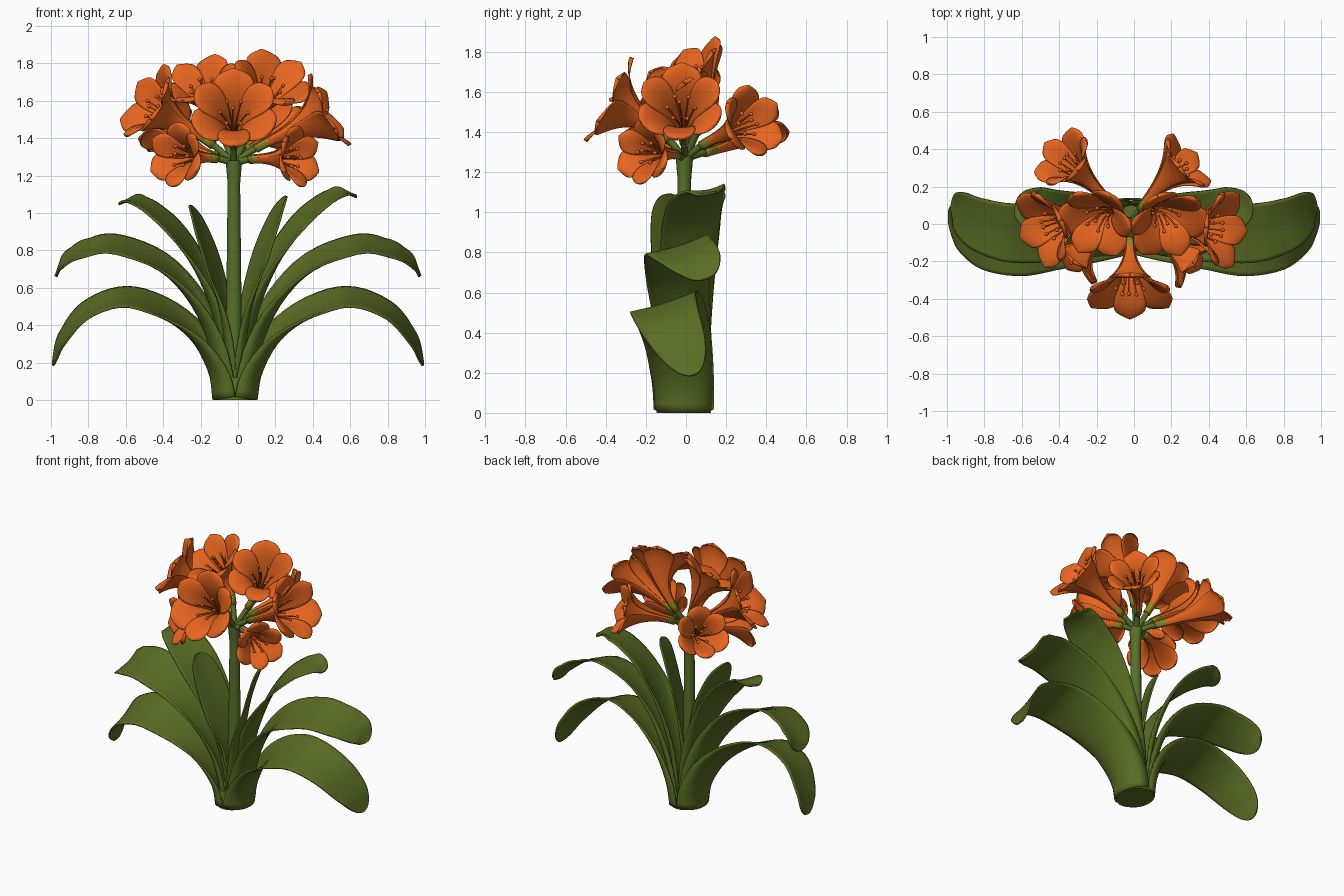
import bpy, bmesh
from math import sin, cos, pi, sqrt
from mathutils import Vector, Matrix

cube = bpy.data.objects.get("Cube")
if cube:
    bpy.data.objects.remove(cube)


def material(name, rgb):
    m = bpy.data.materials.new(name)
    m.use_nodes = True
    m.diffuse_color = (*rgb, 1)
    bsdf = m.node_tree.nodes["Principled BSDF"]
    bsdf.inputs["Base Color"].default_value = (*rgb, 1)
    bsdf.inputs["Roughness"].default_value = 0.7
    return m


LEAF = material("leaf green", (0.1, 0.152, 0.017))
STEM = material("stem green", (0.1, 0.16, 0.022))
ORANGE = material("petal orange", (0.80, 0.13, 0.014))
OLIVE = material("yellow green", (0.30, 0.24, 0.02))
STAMEN = material("stamen orange", (0.72, 0.115, 0.013))


def finish(name, bm, mats, thickness=0.0):
    bmesh.ops.recalc_face_normals(bm, faces=bm.faces[:])
    mesh = bpy.data.meshes.new(name)
    bm.to_mesh(mesh)
    bm.free()
    for m in mats:
        mesh.materials.append(m)
    obj = bpy.data.objects.new(name, mesh)
    bpy.context.scene.collection.objects.link(obj)
    if thickness:
        mod = obj.modifiers.new("thickness", "SOLIDIFY")
        mod.thickness = thickness
        mod.offset = 0
    bpy.ops.object.select_all(action="DESELECT")
    obj.select_set(True)
    bpy.context.view_layer.objects.active = obj
    bpy.ops.object.shade_smooth_by_angle(angle=pi / 3)


def sheet(bm, point, nu, nv, mat=lambda u: 0):
    """Grid surface from point(u, v), both running 0 to 1."""
    rows = [[bm.verts.new(point(i / nu, j / nv)) for j in range(nv + 1)]
            for i in range(nu + 1)]
    for i in range(nu):
        for j in range(nv):
            f = bm.faces.new((rows[i][j], rows[i][j + 1],
                              rows[i + 1][j + 1], rows[i + 1][j]))
            f.material_index = mat((i + 0.5) / nu)


def tangent(path, t):
    return (path(min(t + 0.01, 1)) - path(max(t - 0.01, 0))).normalized()


def tube(bm, path, radius, rings, sides):
    """Round tube with closed ends along path(t)."""
    loops = []
    for i in range(rings + 1):
        t = i / rings
        d = tangent(path, t)
        a = d.cross(Vector((0.31, 0.9, 0.2))).normalized()
        b = d.cross(a)
        loops.append([bm.verts.new(path(t) + radius(t) * (
            cos(2 * pi * k / sides) * a + sin(2 * pi * k / sides) * b))
            for k in range(sides)])
    bm.faces.new(loops[0])
    bm.faces.new(loops[-1])
    for p, q in zip(loops, loops[1:]):
        for k in range(sides):
            n = (k + 1) % sides
            bm.faces.new((p[k], p[n], q[n], q[k]))


def spline(pts):
    """Catmull-Rom curve through the points."""
    p = [Vector(q) for q in pts]
    p = [2 * p[0] - p[1]] + p + [2 * p[-1] - p[-2]]

    def at(t):
        s = t * (len(p) - 3)
        i = min(int(s), len(p) - 4)
        f = s - i
        a, b, c, d = p[i:i + 4]
        return 0.5 * (2 * b + (c - a) * f + (2 * a - 5 * b + 4 * c - d) * f ** 2
                      + (3 * b - a - 3 * c + d) * f ** 3)
    return at


# Strap leaves, sheathed at the base and mirrored into a fan
def leaf(name, pts, base_w, max_w, roll, side, height):
    path = spline(pts)

    def point(u, v):
        t = sin(u * pi / 2)
        v = 2 * v - 1
        d = tangent(path, t)
        y = Vector((0, 1, 0))
        y = (y - d * y.dot(d)).normalized()
        n = d.cross(y)
        k = min(1, t / 0.55)
        k = k * k * (3 - 2 * k)
        r = roll * k * (1 - 0.6 * t ** 4)
        cross, normal = cos(r) * y + sin(r) * n, cos(r) * n - sin(r) * y
        w = (base_w + (max_w - base_w) * k) * sqrt(max(0, 1 - t ** 4)) + 0.003
        sheath = 0.8 * (1 - sqrt(max(0, 1 - v * v)))
        lift = (1 - k) * sheath + k * 0.06 * abs(v) ** 1.5
        q = path(t) + cross * w * v + normal * w * lift
        return Vector((side * q.x - 0.016 * (1 - t), q.y, max(0, q.z * height)))

    bm = bmesh.new()
    sheet(bm, point, 40, 16)
    finish(name, bm, [LEAF], 0.011)


LEAVES = {
    "low_leaf": ([(.115, -.012, 0), (.14, -.012, .15), (.235, -.03, .33),
                  (.4, -.07, .475), (.6, -.11, .542), (.8, -.09, .475),
                  (.93, -.02, .33), (.99, .045, .19)], .142, .18, .33, 1),
    "arching_leaf": ([(.085, 0, .01), (.14, 0, .3), (.25, -.02, .54),
                      (.42, -.04, .73), (.65, -.045, .825), (.82, 0, .8),
                      (.92, .07, .745), (.97, .13, .68)], .115, .17, .33, 1),
    "tall_leaf": ([(.06, .02, .03), (.1, .02, .4), (.2, .02, .7),
                   (.32, .025, .92), (.45, .05, 1.05), (.55, .1, 1.105),
                   (.615, .15, 1.1)], .085, .155, .32, .965),
    "inner_leaf": ([(.035, -.03, .08), (.07, -.045, .45), (.13, -.06, .75),
                    (.205, -.08, .97), (.26, -.1, 1.09)], .06, .115, .4, .955),
}
for name, (pts, bw, mw, roll, right_height) in LEAVES.items():
    leaf(name + "_left", pts, bw, mw, roll, 1, 1)
    leaf(name + "_right", pts, bw, mw, roll, -1, right_height)

# Solid oval foot
bm = bmesh.new()
bmesh.ops.create_cone(bm, cap_ends=True, segments=32, radius1=1, radius2=.85, depth=1,
                      matrix=Matrix.Translation((-.016, -.012, .06))
                      @ Matrix.Diagonal((.112, .136, .12, 1)))
finish("leaf_base", bm, [LEAF])

# Flower stalk with a swollen top
HUB = Vector((-0.022, -0.008, 1.26))
bm = bmesh.new()
tube(bm, lambda t: Vector((HUB.x, HUB.y, .05 + t * (HUB.z - .03))),
     lambda t: .046 - .014 * t + .012 * max(0, t - .9) / .1, 30, 20)
finish("flower_stalk", bm, [STEM])


# Trumpet flower bending from the hub to a mouth that faces a given way
def flower(name, mouth, facing, size):
    c, n = Vector(mouth), Vector(facing).normalized()
    p2 = c - n * (c - HUB).length * 0.5
    p1 = HUB + (p2 - HUB) * 0.45 + Vector((0, 0, .04))
    up = Vector((0, 0, 1))
    up = (up - n * up.dot(n)).normalized()

    def path(t):
        s = 1 - t
        return HUB * s ** 3 + 3 * p1 * s * s * t + 3 * p2 * s * t * t + c * t ** 3

    def around(t, angle, r):
        d = tangent(path, t)
        a = (up - d * up.dot(d)).normalized()
        return path(t) + r * (cos(angle) * a + sin(angle) * d.cross(a))

    # Three broad outer petals overlapped by three narrower inner ones
    bm = bmesh.new()
    for k in range(6):
        inner = k % 2

        def petal(u, v):
            t, v = sin(u * pi / 2), 2 * v - 1
            r = .021 + (size - .021) * t ** 2.6
            w = (.78 - .12 * inner) * sqrt(max(0, 1 - t ** 7)) + .01
            s = .3 + .7 * (1 - (1 - t) ** 1.45)
            flat = 1 + (.2 - .1 * inner) * (v * w) ** 2
            q = around(s, k * pi / 3 + v * w, r * (1 - .04 * inner) * flat)
            return q + n * t * t * (.012 * inner - .02 * v * v)
        sheet(bm, petal, 20, 12, lambda u: 1 if u < .1 else 0)
    finish(name + "_petals", bm, [ORANGE, OLIVE], .006)

    # Stamens with round tips, and a central style
    bm = bmesh.new()
    for k in range(7):
        spread = 0 if k == 6 else size * .27
        reach = .98 if k == 6 else .93

        def filament(t):
            return around(.5 + (reach - .5) * t, k * pi / 3 + .5, .01 + spread * t ** 2)
        tube(bm, filament, lambda t: .0045, 8, 6)
        bmesh.ops.create_icosphere(bm, subdivisions=2, radius=.011,
                                   matrix=Matrix.Translation(filament(1)))
    finish(name + "_stamens", bm, [STAMEN])

    # Green flower stem
    bm = bmesh.new()
    tube(bm, lambda t: path(.33 * t), lambda t: .018, 10, 12)
    finish(name + "_stem", bm, [STEM])


FLOWERS = {
    "front_flower": ((-.022, -.39, 1.56), (0, -.88, .46), .24),
    "upper_left_flower": ((.19, -.01, 1.725), (.25, -.62, .74), .225),
    "upper_right_flower": ((-.21, 0, 1.72), (-.3, -.52, .8), .215),
    "side_right_flower": ((-.5, -.03, 1.6), (-.8, -.35, .5), .225),
    "side_left_flower": ((.495, -.03, 1.55), (.88, -.08, .47), .22),
    "low_right_flower": ((-.34, -.22, 1.31), (-.6, -.78, .1), .175),
    "low_left_flower": ((.335, -.225, 1.3), (.75, -.62, .08), .165),
    "back_right_flower": ((-.39, .36, 1.47), (-.6, .5, .6), .18),
    "back_left_flower": ((.29, .34, 1.455), (.75, .6, .28), .185),
}
for name, spec in FLOWERS.items():
    flower(name, *spec)
